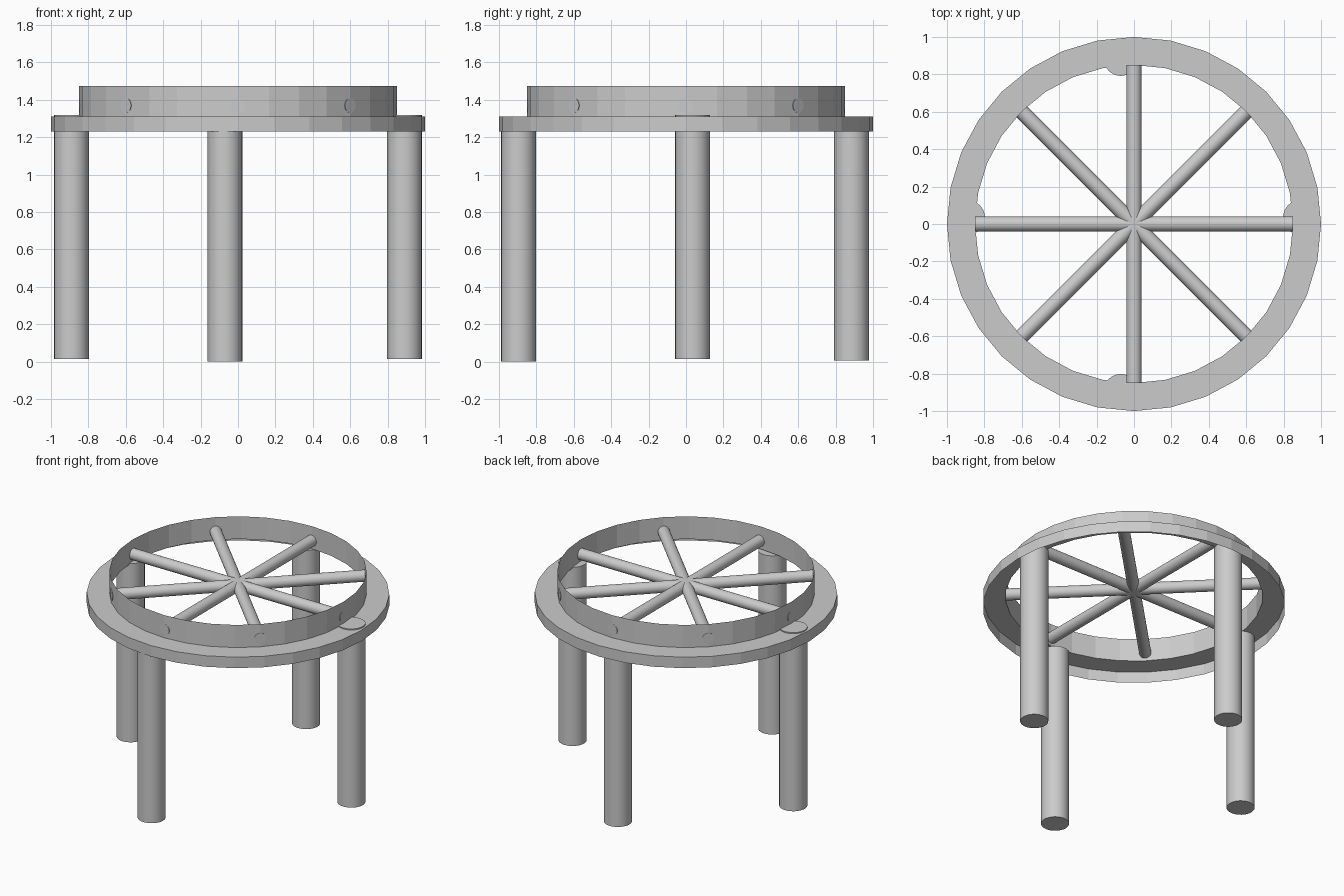
import bpy, bmesh
from math import cos, sin, pi
from mathutils import Matrix

if "Cube" in bpy.data.objects:
    bpy.data.objects.remove(bpy.data.objects["Cube"])

SIDES = 32


def finish(bm, name, smooth):
    mesh = bpy.data.meshes.new(name)
    bm.to_mesh(mesh)
    bm.free()
    obj = bpy.data.objects.new(name, mesh)
    bpy.context.collection.objects.link(obj)
    if smooth:
        bpy.ops.object.select_all(action='DESELECT')
        obj.select_set(True)
        bpy.context.view_layer.objects.active = obj
        bpy.ops.object.shade_smooth_by_angle(angle=0.6)
    return obj


def cylinder(name, radius, length, matrix):
    bm = bmesh.new()
    bmesh.ops.create_cone(bm, cap_ends=True, segments=SIDES, radius1=radius,
                          radius2=radius, depth=length, matrix=matrix)
    return finish(bm, name, True)


# Stepped rim: outer skirt, flat ledge and upright band, a thin open shell
profile = [(1.0, 1.23), (1.0, 1.31), (0.85, 1.31), (0.85, 1.475)]
bm = bmesh.new()
loops = [[bm.verts.new((r * cos(2 * pi * i / SIDES), r * sin(2 * pi * i / SIDES), z))
          for i in range(SIDES)] for r, z in profile]
for low, high in zip(loops, loops[1:]):
    for i in range(SIDES):
        j = (i + 1) % SIDES
        bm.faces.new((low[i], low[j], high[j], high[i]))
finish(bm, "stepped_rim", False)

# Spokes: four full-width rods crossing in the middle of the band
for k in range(4):
    turn = Matrix.Rotation(k * pi / 4, 4, 'Z') @ Matrix.Rotation(pi / 2, 4, 'Y')
    cylinder(f"spoke_{k + 1}", 0.04, 1.7, Matrix.Translation((0, 0, 1.37)) @ turn)

# Legs: slightly off-centre, side legs stand a little higher
LEG_LENGTH = 1.303
legs = {
    "front_leg": (-0.07, -0.895, 0.0),
    "back_leg": (-0.07, 0.885, 0.006),
    "left_leg": (-0.89, 0.035, 0.015),
    "right_leg": (0.89, 0.035, 0.015),
}
for name, (x, y, base) in legs.items():
    cylinder(name, 0.093, LEG_LENGTH, Matrix.Translation((x, y, base + LEG_LENGTH / 2)))
